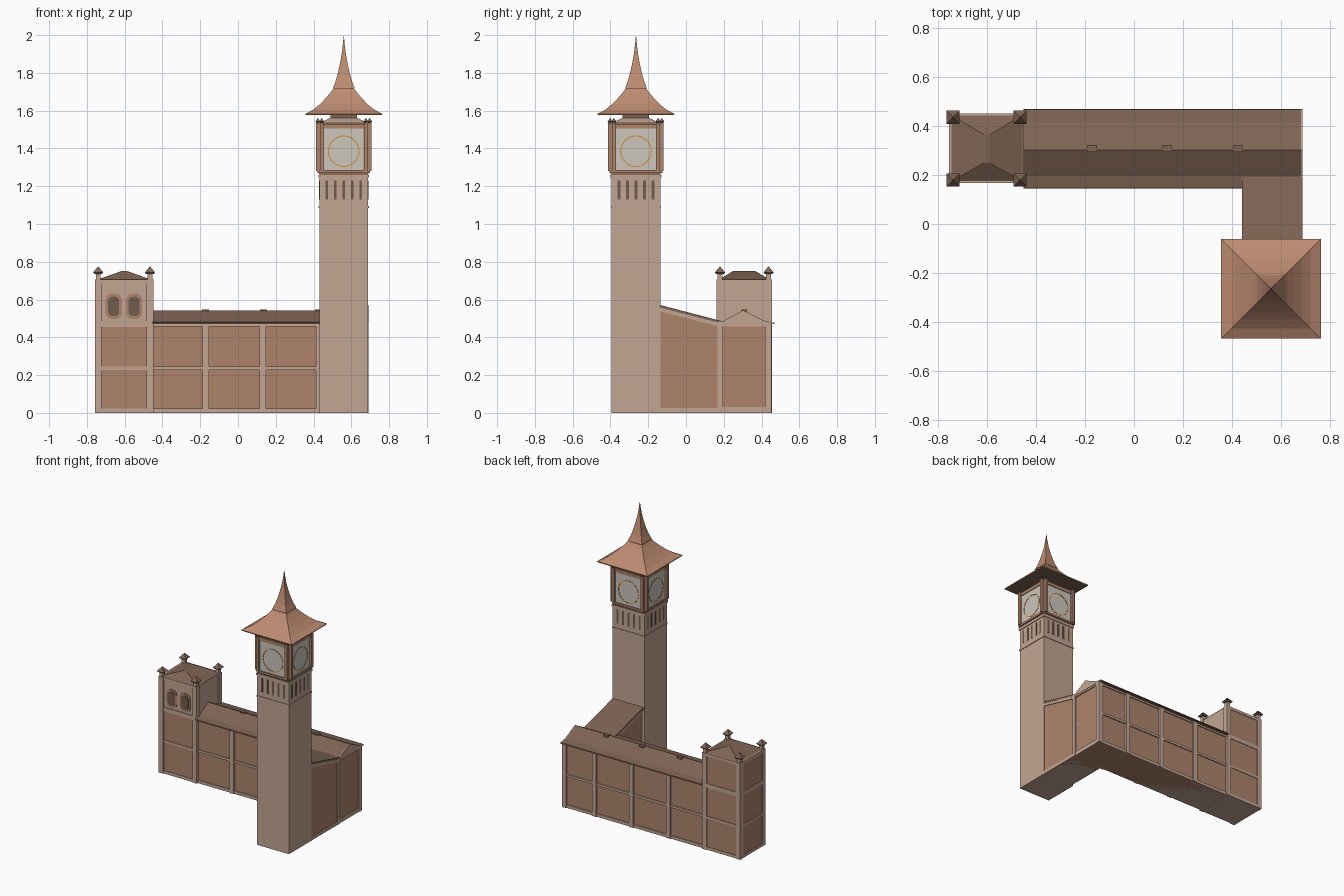
import bpy, bmesh, math
from mathutils import Matrix, Vector

if "Cube" in bpy.data.objects:
    bpy.data.objects.remove(bpy.data.objects["Cube"])

def mat(name, r, g, b):
    lin = lambda c: (c / 255 / 12.92) if c < 11 else ((c / 255 + 0.055) / 1.055) ** 2.4
    m = bpy.data.materials.new(name)
    m.diffuse_color = (lin(r), lin(g), lin(b), 1)
    m.use_nodes = True
    m.node_tree.nodes["Principled BSDF"].inputs["Base Color"].default_value = m.diffuse_color
    return m

STONE = mat("pale stone", 196, 166, 147)
BRICK = mat("brick", 174, 132, 107)
COPPER = mat("copper roof", 190, 140, 113)
ROOF = mat("dark brown roof", 126, 100, 83)
WINDOW = mat("window brown", 112, 93, 77)
DIAL = mat("dial grey", 204, 199, 190)
GOLD = mat("gold ring", 216, 146, 62)

def finish(name, bm, *mats):
    bmesh.ops.recalc_face_normals(bm, faces=bm.faces)
    me = bpy.data.meshes.new(name)
    bm.to_mesh(me)
    bm.free()
    for m in mats:
        me.materials.append(m)
    ob = bpy.data.objects.new(name, me)
    bpy.context.collection.objects.link(ob)
    return ob

def boxes(name, m, items):
    """Boxes given as x0, x1, y0, y1, z0, z1."""
    bm = bmesh.new()
    for x0, x1, y0, y1, z0, z1 in items:
        M = Matrix.Translation(((x0 + x1) / 2, (y0 + y1) / 2, (z0 + z1) / 2)) @ \
            Matrix.Diagonal((x1 - x0, y1 - y0, z1 - z0, 1))
        bmesh.ops.create_cube(bm, size=1, matrix=M)
    return finish(name, bm, m)

def lofts(name, m, centres, rings):
    """Square loft; rings are (z, half width)."""
    bm = bmesh.new()
    for cx, cy in centres:
        prev = None
        for z, h in rings:
            r = [bm.verts.new((cx + sx * h, cy + sy * h, z))
                 for sx, sy in ((-1, -1), (1, -1), (1, 1), (-1, 1))]
            if prev:
                for i in range(4):
                    bm.faces.new((prev[i], prev[(i + 1) % 4], r[(i + 1) % 4], r[i]))
            else:
                bm.faces.new(r)
            prev = r
        bm.faces.new(prev)
    return finish(name, bm, m)

def prism(name, m, outlines, a, b, axis="x"):
    """Extrude 2D outlines from a to b; axis x takes (y,z), axis y takes (x,z)."""
    bm = bmesh.new()
    for pts in outlines:
        put = (lambda t, p: (t, p[0], p[1])) if axis == "x" else (lambda t, p: (p[0], t, p[1]))
        A = [bm.verts.new(put(a, p)) for p in pts]
        B = [bm.verts.new(put(b, p)) for p in pts]
        bm.faces.new(A)
        bm.faces.new(B)
        n = len(pts)
        for i in range(n):
            bm.faces.new((A[i], A[(i + 1) % n], B[(i + 1) % n], B[i]))
    return finish(name, bm, m)

# ---------- clock tower ----------
TX, TY = 0.56, -0.265
C = [(TX, TY)]
def around(x0, x1, d0, d1, z0, z1):
    """One box repeated on all four tower sides; d is distance from the axis."""
    return [(TX + x0, TX + x1, TY - d1, TY - d0, z0, z1), (TX + x0, TX + x1, TY + d0, TY + d1, z0, z1),
            (TX - d1, TX - d0, TY + x0, TY + x1, z0, z1), (TX + d0, TX + d1, TY + x0, TY + x1, z0, z1)]

lofts("tower_shaft", STONE, C, [(0, .129), (1.255, .129)])
lofts("belt_ledge", STONE, C, [(1.085, .133), (1.095, .133)])
lofts("clock_ledge", STONE, C, [(1.245, .134), (1.26, .134)])
lofts("clock_corbel", BRICK, C, [(1.26, .128), (1.28, .135)])
slits = []
for k in range(-2, 3):
    slits += around(k * .045 - .007, k * .045 + .007, .128, .1305, 1.13, 1.23)
boxes("belfry_slits", WINDOW, slits)
lofts("clock_stage", BRICK, C, [(1.28, .128), (1.535, .128)])
boxes("clock_header", BRICK, around(-.108, .108, .127, .137, 1.505, 1.53))
boxes("clock_sill", BRICK, around(-.128, .128, .127, .14, 1.27, 1.285))
boxes("dial_panels", DIAL, around(-.105, .105, .127, .132, 1.285, 1.505))
posts, tips = [], []
for s in (-1, 1):
    posts += around(s * .117 - .01, s * .117 + .01, .126, .147, 1.28, 1.535)
    for t in (-1, 1):
        tips += [(TX + s * .117, TY + t * .137), (TX + t * .137, TY + s * .117)]
boxes("clock_posts", BRICK, posts)
lofts("clock_post_caps", ROOF, tips, [(1.535, .007), (1.543, .013), (1.56, .001)])
lofts("clock_cap", STONE, C, [(1.535, .125), (1.56, .075)])
lofts("roof_neck", ROOF, C, [(1.555, .07), (1.58, .07)])

# gold rings around the dials
bm = bmesh.new()
for q in range(4):
    rot = Matrix.Translation((TX, TY, 1.385)) @ Matrix.Rotation(q * math.pi / 2, 4, "Z")
    n = 32
    R = [[bm.verts.new(rot @ Vector((r * math.cos(2 * math.pi * i / n), -d, r * math.sin(2 * math.pi * i / n))))
          for i in range(n)] for r, d in ((.078, .131), (.078, .134), (.084, .134), (.084, .131))]
    for j in range(4):
        for i in range(n):
            k = (i + 1) % n
            bm.faces.new((R[j][i], R[j][k], R[(j + 1) % 4][k], R[(j + 1) % 4][i]))
finish("dial_rings", bm, GOLD)

# flared roof with dark underside, then the spire
roof = lofts("flared_roof", COPPER, C, [(1.576, .202), (1.583, .204), (1.605, .162), (1.635, .125),
                                        (1.67, .092), (1.70, .067), (1.715, .057)])
roof.data.materials.append(ROOF)
for f in roof.data.polygons:
    if f.normal.z < -.9:
        f.material_index = 1
lofts("spire_collar", ROOF, C, [(1.713, .055), (1.723, .055)])
lofts("spire", COPPER, C, [(1.72, .057), (1.76, .042), (1.80, .031), (1.85, .02), (1.90, .011),
                           (1.95, .005), (1.995, .0008)])

# ---------- long hall ----------
boxes("hall_walls", BRICK, [(-.46, .68, .182, .438, 0, .475)])
frame = []
for x in (-.17, .13, .43):
    frame += [(x - .017, x + .017, .168, .452, 0, .47)]
frame += [(.656, .69, .418, .452, 0, .475), (.656, .69, .168, .195, 0, .475)]
for z0, z1 in ((0, .022), (.228, .245), (.457, .475)):
    frame += [(-.45, .68, .174, .446, z0, z1)]
frame += [(.67, .687, .18, .44, 0, .03), (.67, .687, .18, .44, .458, .478)]
boxes("hall_frame", STONE, frame)
hall_roof = [(.145, .470), (.147, .478), (.196, .486), (.302, .543), (.418, .486), (.468, .478), (.47, .470)]
prism("hall_roof", ROOF, [hall_roof], -.452, .684)
prism("hall_gable", STONE, [hall_roof], .684, .69)
boxes("ridge_vents", ROOF, [(x - .018, x + .018, .295, .323, .52, .547) for x in (-.172, .135, .425)])

# ---------- wing joining the hall to the tower ----------
prism("wing_walls", BRICK, [[(-.14, 0), (.185, 0), (.185, .47), (-.14, .558)]], .45, .684)
prism("wing_trim", STONE, [[(-.14, .538), (.185, .455), (.185, .475), (-.14, .558)],
                           [(-.14, 0), (.185, 0), (.185, .025), (-.14, .025)]], .445, .689)
prism("wing_roof", ROOF, [[(-.14, .558), (.2, .470), (.2, .483), (-.14, .572)]], .441, .69)

# ---------- corner block at the far end ----------
boxes("block_core", STONE, [(-.75, -.455, .175, .445, 0, .70)])
rows = ((.022, .228), (.245, .455), (.485, .685))
panels = []
for i, (z0, z1) in enumerate(rows):
    panels += [(-.725, -.48, .44, .448, z0, z1), (-.753, -.745, .197, .42, z0, z1)]
    if i < 2:
        panels += [(-.725, -.48, .172, .18, z0, z1)]
boxes("block_panels", BRICK, panels)
boxes("block_bands", STONE, [(-.757, -.455, .168, .452, z0, z1)
                             for z0, z1 in ((0, .022), (.228, .245), (.455, .485), (.685, .705))])
corners = [(x, y) for x in (-.74, -.466) for y in (.18, .437)]
lofts("block_posts", STONE, corners, [(0, .018), (.705, .018)])
lofts("post_necks", STONE, corners, [(.70, .013), (.742, .013)])
lofts("post_caps", ROOF, corners, [(.736, .02), (.744, .027), (.752, .02), (.774, .002)])

# hipped roof with a ridge running front to back
bm = bmesh.new()
base = [bm.verts.new((x, y, .703)) for x, y in ((-.752, .172), (-.453, .172), (-.453, .448), (-.752, .448))]
top = [bm.verts.new((x, y, .752)) for x, y in ((-.613, .25), (-.59, .25), (-.59, .365), (-.613, .365))]
bm.faces.new(base)
bm.faces.new(top)
for i in range(4):
    bm.faces.new((base[i], base[(i + 1) % 4], top[(i + 1) % 4], top[i]))
finish("block_roof", bm, ROOF)

# paired arched windows
def arch(cx, w, z0, z1):
    r = w * .8
    ring = []
    for sx, sz, start in ((1, 1, 0), (-1, 1, 90), (-1, -1, 180), (1, -1, 270)):
        zc = z1 - r if sz > 0 else z0 + r
        ring += [(cx + sx * (w - r) + r * math.cos(math.radians(start + a)),
                  zc + r * math.sin(math.radians(start + a))) for a in range(0, 91, 18)]
    return ring
prism("window_surrounds", BRICK, [arch(x, .043, .497, .63) for x in (-.658, -.55)], .17, .18, "y")
prism("window_panes", WINDOW, [arch(x, .029, .512, .615) for x in (-.658, -.55)], .167, .18, "y")
